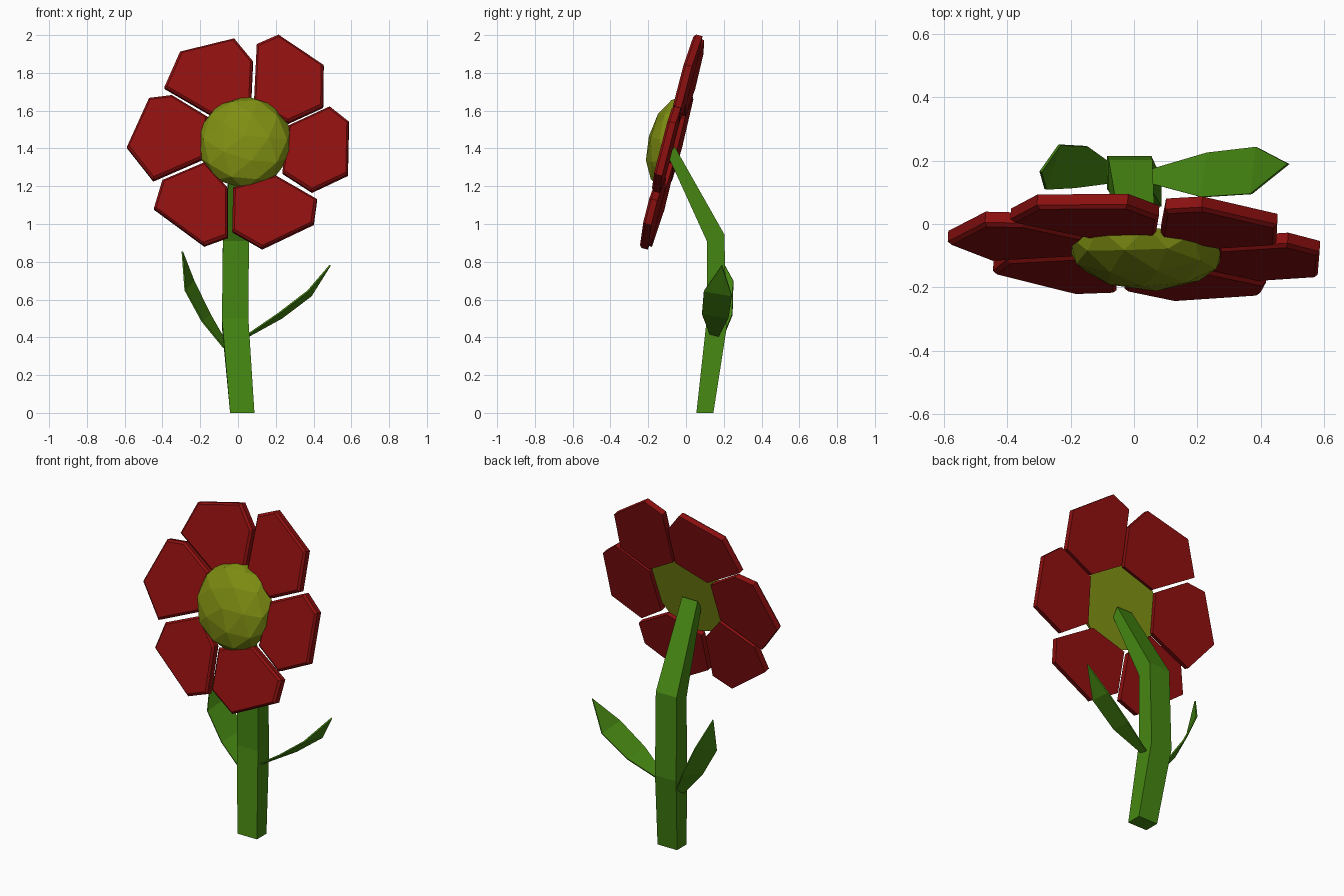
import bpy, bmesh
from mathutils import Vector, Matrix

cube = bpy.data.objects.get("Cube")
if cube:
    bpy.data.objects.remove(cube)


def material(name, rgb):
    mat = bpy.data.materials.new(name)
    mat.use_nodes = True
    mat.diffuse_color = (*rgb, 1)
    mat.node_tree.nodes["Principled BSDF"].inputs["Base Color"].default_value = (*rgb, 1)
    return mat


RED = material("petal red", (0.27, 0.005, 0.005))
GREEN = material("stem green", (0.06, 0.24, 0.006))
YELLOW = material("centre yellow", (0.21, 0.27, 0.006))


def make_object(name, bm, mat):
    bmesh.ops.recalc_face_normals(bm, faces=bm.faces)
    mesh = bpy.data.meshes.new(name)
    bm.to_mesh(mesh)
    bm.free()
    mesh.materials.append(mat)
    obj = bpy.data.objects.new(name, mesh)
    bpy.context.collection.objects.link(obj)
    return obj


def loft(name, rings, mat):
    """Closed solid through rings of equal point count."""
    bm = bmesh.new()
    loops = [[bm.verts.new(p) for p in ring] for ring in rings]
    n = len(loops[0])
    for a, b in zip(loops, loops[1:]):
        for i in range(n):
            j = (i + 1) % n
            bm.faces.new((a[i], a[j], b[j], b[i]))
    bm.faces.new(loops[0])
    bm.faces.new(loops[-1])
    return make_object(name, bm, mat)


# Tilted plane that carries the flower head
NORMAL = Vector((-0.057, -1, 0.26)).normalized()


def on_head(x, z, offset=0):
    return Vector((x, -0.443 + 0.26 * z - 0.057 * x, z)) + NORMAL * offset


# Petals: six-sided plates with a chamfered front rim
PETALS = {
    "petal_top_right": [(.10, 1.95), (.215, 2.0), (.453, 1.84), (.45, 1.62), (.265, 1.535), (.085, 1.64)],
    "petal_top_left": [(-.39, 1.72), (-.306, 1.91), (-.02, 1.98), (.079, 1.86), (.069, 1.64), (-.14, 1.575)],
    "petal_right": [(.486, 1.62), (.587, 1.54), (.581, 1.26), (.39, 1.17), (.235, 1.27), (.27, 1.52)],
    "petal_bottom_right": [(.418, 1.13), (.40, 1.0), (.127, .87), (-.03, .96), (-.025, 1.19), (.2, 1.255)],
    "petal_bottom_left": [(-.055, 1.19), (-.055, .93), (-.18, .885), (-.445, 1.08), (-.40, 1.23), (-.175, 1.325)],
    "petal_left": [(-.45, 1.23), (-.588, 1.405), (-.47, 1.665), (-.35, 1.68), (-.16, 1.565), (-.185, 1.345)],
}
HALF = 0.023
for name, outline in PETALS.items():
    cx = sum(p[0] for p in outline) / len(outline)
    cz = sum(p[1] for p in outline) / len(outline)
    inner = [(cx + (x - cx) * 0.94, cz + (z - cz) * 0.94) for x, z in outline]
    loft(name, [[on_head(x, z, -HALF) for x, z in outline],
                [on_head(x, z, HALF * 0.5) for x, z in outline],
                [on_head(x, z, HALF) for x, z in inner]], RED)

# Flower centre: faceted half dome with a flat back
side = Vector((0, 0, 1)).cross(-NORMAL).normalized() * -1
if side.x < 0:
    side.negate()
up = NORMAL.cross(side)
frame = Matrix((side, up, NORMAL)).transposed().to_4x4()
frame.translation = on_head(0.037, 1.432)
bm = bmesh.new()
bmesh.ops.create_icosphere(bm, subdivisions=2, radius=1)
geom = bm.verts[:] + bm.edges[:] + bm.faces[:]
bmesh.ops.bisect_plane(bm, geom=geom, plane_co=(0, 0, 0), plane_no=(0, 0, -1),
                       dist=0.001, clear_outer=True)
bmesh.ops.holes_fill(bm, edges=[e for e in bm.edges if e.is_boundary])
bmesh.ops.transform(bm, matrix=frame @ Matrix.Diagonal((0.254, 0.254, 0.128, 1)), verts=bm.verts)
make_object("flower_centre", bm, YELLOW)

# Stem: bent square rod; each entry is x range, then (y, z) of front and back
STEM = [
    (-.042, .087, (.055, 0), (.145, 0)),
    (-.085, .055, (.11, .5), (.215, .45)),
    (-.08, .058, (.11, .91), (.203, .945)),
    (-.035, .068, (-.095, 1.36), (-.06, 1.41)),
]
loft("stem", [[(x0, *f), (x1, *f), (x1, *b), (x0, *b)] for x0, x1, f, b in STEM], GREEN)


# Leaves: thin tapering strips, given by front edge, back edge and tip
def leaf(name, front, back, tip):
    bm = bmesh.new()
    f = [bm.verts.new(p) for p in front]
    b = [bm.verts.new(p) for p in back]
    for i in range(len(f) - 1):
        bm.faces.new((f[i], f[i + 1], b[i + 1], b[i]))
    bm.faces.new((f[-1], bm.verts.new(tip), b[-1]))
    obj = make_object(name, bm, GREEN)
    thick = obj.modifiers.new("thickness", "SOLIDIFY")
    thick.thickness = 0.008
    thick.offset = 0


leaf("left_leaf",
     [(.045, .13, .41), (.213, .085, .525), (.37, .095, .645)],
     [(.045, .17, .40), (.232, .225, .503), (.387, .243, .62)],
     (.488, .19, .782))
leaf("right_leaf",
     [(-.075, .13, .345), (-.19, .115, .485), (-.28, .11, .65)],
     [(-.07, .19, .385), (-.147, .245, .52), (-.235, .25, .70)],
     (-.295, .165, .855))
